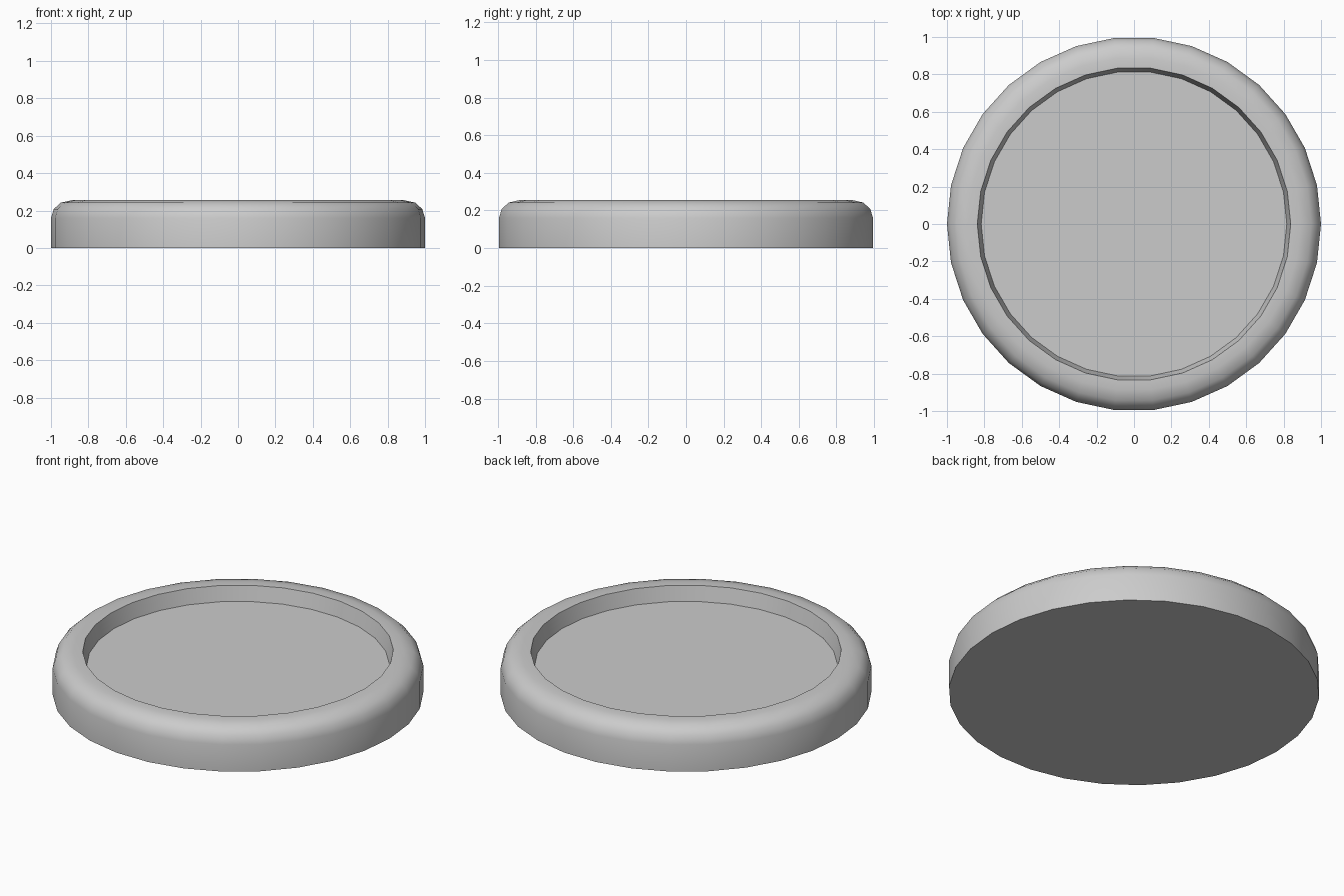
import bpy, bmesh
from math import cos, sin, pi, radians

if "Cube" in bpy.data.objects:
    bpy.data.objects.remove(bpy.data.objects["Cube"])

SIDES = 30

# Radius / height profile: outer wall, rounded shoulder, flat rim, recessed floor
PROFILE = [(1.0, 0.0), (1.0, 0.16), (0.985, 0.208), (0.948, 0.242),
           (0.89, 0.255), (0.838, 0.255), (0.817, 0.168)]

bm = bmesh.new()
rings = [[bm.verts.new((r * cos(2 * pi * i / SIDES), r * sin(2 * pi * i / SIDES), z))
          for i in range(SIDES)] for r, z in PROFILE]

# Walls between neighbouring rings
for low, high in zip(rings, rings[1:]):
    for i in range(SIDES):
        j = (i + 1) % SIDES
        bm.faces.new((low[i], low[j], high[j], high[i]))

# Underside and recessed floor
bm.faces.new(rings[0][::-1])
bm.faces.new(rings[-1])
bmesh.ops.recalc_face_normals(bm, faces=bm.faces)

mesh = bpy.data.meshes.new("round_base")
bm.to_mesh(mesh)
bm.free()
base = bpy.data.objects.new("round_base", mesh)
bpy.context.collection.objects.link(base)

# Smooth shading with crisp rim and bottom edges
bpy.context.view_layer.objects.active = base
base.select_set(True)
bpy.ops.object.shade_smooth_by_angle(angle=radians(40))
